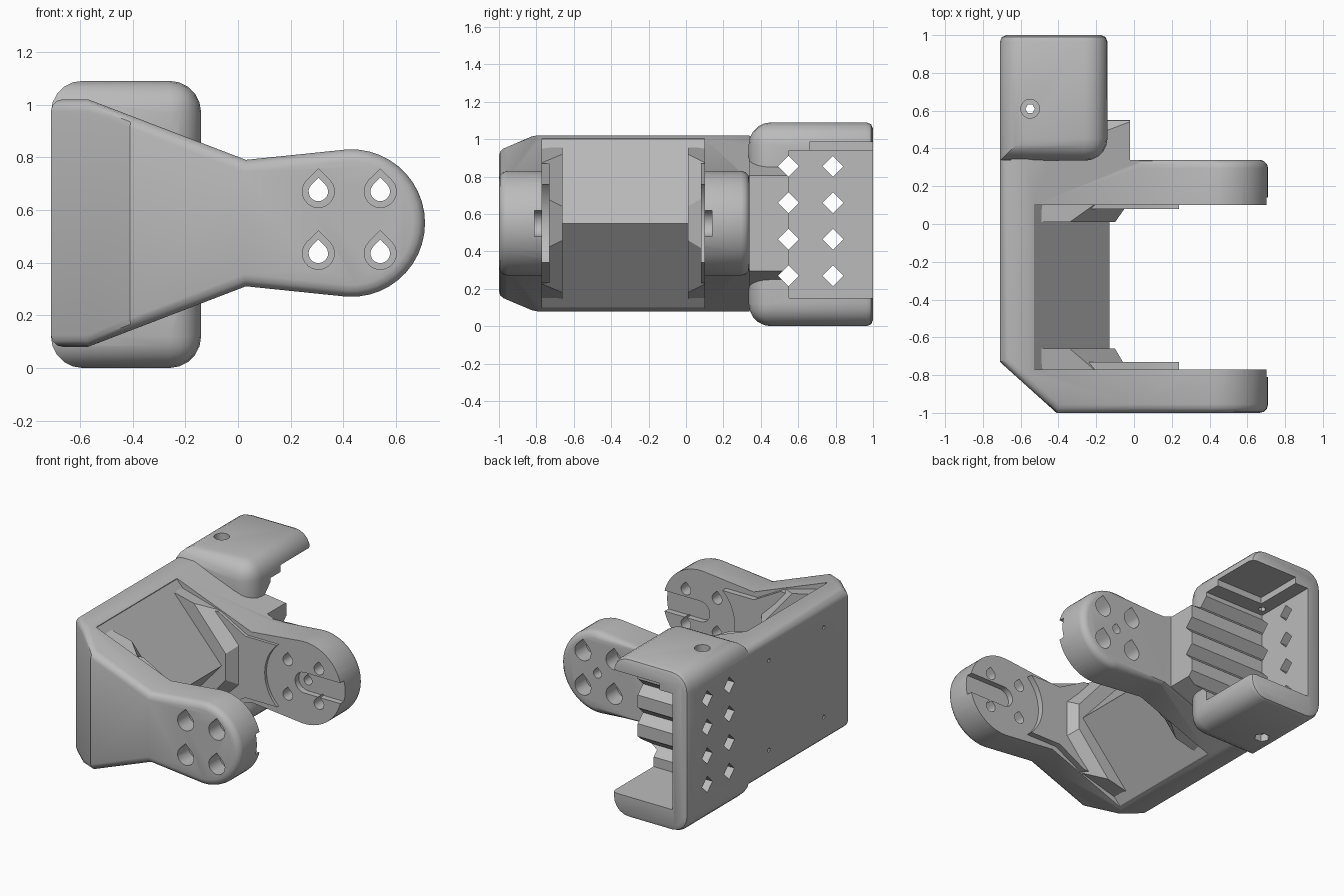
import bpy, bmesh, math
from mathutils import Vector

if "Cube" in bpy.data.objects:
    bpy.data.objects.remove(bpy.data.objects["Cube"])

MID = 0.55            # mirror height of the arms
HUB = (0.43, 0.55)    # centre of the round arm ends (x, z)

grey = bpy.data.materials.new("plain grey")
grey.diffuse_color = (0.5, 0.5, 0.5, 1)
grey.use_nodes = True
grey.node_tree.nodes["Principled BSDF"].inputs["Base Color"].default_value = grey.diffuse_color


def place(p, t, axis):
    return {'x': (t, p[0], p[1]), 'y': (p[0], t, p[1]), 'z': (p[0], p[1], t)}[axis]


def prism_mesh(points, t0, t1, axis='y', points_end=None):
    """Join two matching outlines, at t0 and t1 along an axis."""
    bm = bmesh.new()
    a = [bm.verts.new(place(p, t0, axis)) for p in points]
    b = [bm.verts.new(place(p, t1, axis)) for p in (points_end or points)]
    bm.faces.new(a)
    bm.faces.new(b[::-1])
    for i in range(len(a)):
        j = (i + 1) % len(a)
        bm.faces.new((a[j], a[i], b[i], b[j]))
    bmesh.ops.recalc_face_normals(bm, faces=bm.faces)
    return bm


def make(name, bm):
    bmesh.ops.recalc_face_normals(bm, faces=bm.faces)
    me = bpy.data.meshes.new(name)
    bm.to_mesh(me)
    bm.free()
    ob = bpy.data.objects.new(name, me)
    bpy.context.collection.objects.link(ob)
    me.materials.append(grey)
    return ob


def prism(name, *args, **kw):
    return make(name, prism_mesh(*args, **kw))


def block(name, x, y, z):
    return prism(name, [(x[0], z[0]), (x[1], z[0]), (x[1], z[1]), (x[0], z[1])], *y)


def circle(cx, cy, r, n=24):
    return [(cx + r * math.cos(2 * math.pi * i / n), cy + r * math.sin(2 * math.pi * i / n))
            for i in range(n)]


def teardrop(cx, cz, r):
    arc = [math.radians(135 + 270 * i / 14) for i in range(15)]
    return [(cx, cz + 1.41 * r)] + [(cx + r * math.cos(a), cz + r * math.sin(a)) for a in arc]


def mirrored(upper):
    return upper + [(x, 2 * MID - z) for x, z in reversed(upper)]


def combine(target, others, operation):
    for ob in others:
        ob.hide_render = True
        m = target.modifiers.new("join", 'BOOLEAN')
        m.operation, m.solver, m.object = operation, 'EXACT', ob
        bpy.context.view_layer.update()
        ev = target.evaluated_get(bpy.context.evaluated_depsgraph_get())
        me = bpy.data.meshes.new_from_object(ev)
        target.modifiers.clear()
        target.data = me
        bpy.data.objects.remove(ob)


# Main body: keyhole-shaped side outline, front corner cut off, outer edges rounded
arc = [math.radians(93 - 186 * i / 22) for i in range(23)]
outline = ([(-0.71, 1.02), (-0.57, 1.02), (0.03, 0.79)]
           + [(HUB[0] + 0.28 * math.cos(a), HUB[1] + 0.28 * math.sin(a)) for a in arc]
           + [(0.03, 0.31), (-0.57, 0.08), (-0.71, 0.08)])
bm = prism_mesh(outline, -1, 0.34)
cut = bmesh.ops.bisect_plane(bm, geom=bm.verts[:] + bm.edges[:] + bm.faces[:], dist=1e-5,
                             plane_co=(-0.71, -0.73, 0), plane_no=(-0.27, -0.30, 0),
                             clear_outer=True)
bmesh.ops.holes_fill(bm, edges=[e for e in bm.edges if e.is_boundary])
bmesh.ops.recalc_face_normals(bm, faces=bm.faces)


def body_edge(e):
    mid = (e.verts[0].co + e.verts[1].co) / 2
    d = (e.verts[1].co - e.verts[0].co).normalized()
    if e.calc_face_angle(0) < 0.6 or (abs(d.z) > 0.99 and mid.x < -0.3):
        return False
    return not (mid.y > 0.33 and mid.x < 0.03)


bmesh.ops.bevel(bm, geom=[e for e in bm.edges if body_edge(e)], offset=0.045,
                segments=3, profile=0.5, affect='EDGES', clamp_overlap=False)
body = make("bracket_body", bm)
combine(body, [block("arm_gap", (-0.53, 1), (-0.77, 0.10), (-0.2, 1.3))], 'DIFFERENCE')

# Holder box at the rear, with large rounded corners
bm = prism_mesh([(-0.71, 0), (-0.14, 0), (-0.14, 1.09), (-0.71, 1.09)], 0.335, 1)


def box_edge(e):
    a, b = e.verts[0].co, e.verts[1].co
    along_y = abs(a.y - b.y) > 0.1
    inner_end = a.y < 0.4 and b.y < 0.4 and max(a.x, b.x) > -0.5
    return along_y or inner_end


bmesh.ops.bevel(bm, geom=[e for e in bm.edges if box_edge(e)], offset=0.12,
                segments=5, profile=0.5, affect='EDGES')
bmesh.ops.bevel(bm, geom=[e for e in bm.edges if all(v.co.y > 0.999 for v in e.verts)],
                offset=0.035, segments=2, profile=0.5, affect='EDGES')
holder = make("holder_box", bm)

# Neck between arm and holder, wedge between the arms, flared flanges and hub pads
neck = prism("neck", mirrored([(-0.65, 1.015), (-0.57, 1.015), (-0.02, 0.805)]), 0.2, 0.55)
wedge = prism("wedge", [(-0.6, 1.0), (-0.53, 1.0), (-0.13, 0.55), (-0.53, 0.1), (-0.6, 0.1)],
              -0.8, 0.15)
near = mirrored([(-0.6, 0.98), (-0.34, 0.92), (-0.10, 0.64)])
far = mirrored([(-0.6, 0.98), (-0.20, 0.87), (-0.03, 0.70)])
pad = mirrored([(-0.3, 0.87), (-0.2, 0.87), (0.0, 0.76), (0.32, 0.76)])
parts = [holder, neck, wedge,
         prism("front_flange", near, -0.66, -0.78, points_end=far),
         prism("rear_flange", near, 0.01, 0.11, points_end=far),
         prism("front_pad", pad, -0.79, -0.73),
         prism("rear_pad", pad, 0.08, 0.12)]
combine(body, parts, 'UNION')

# Cutters: round hub seats, slots and the holder cavity with its pocket
cutters = [prism("hub_seat", circle(*HUB, 0.285, 48), -0.77, 0.10)]
slot = ([(HUB[0] + 0.07 * math.cos(math.radians(a)), HUB[1] + 0.07 * math.sin(math.radians(a)))
         for a in range(90, 271, 20)] + [(0.9, 0.48), (0.9, 0.62)])
cutters += [prism("front_slot", slot, -0.81, -0.7), prism("rear_slot", slot, 0.05, 0.14),
            prism("centre_hole", teardrop(*HUB, 0.03), 0.05, 0.5),
            block("cavity", (-0.60, 0.5), (0.55, 1.5), (0.15, 0.94)),
            block("pocket", (-0.50, 0.2), (0.66, 1.5), (0.9, 0.985))]

# Teardrop bolt holes through both arms, wider on the outer sides
for x in (0.305, 0.54):
    for z in (0.435, 0.67):
        cutters += [prism("bolt_hole", teardrop(x, z, 0.037), -1.2, 0.6),
                    prism("front_recess", teardrop(x, z, 0.061), -1.2, -0.88),
                    prism("rear_recess", teardrop(x, z, 0.061), 0.22, 0.6)]

# Diamond openings; the inner row also grooves the face of the neck
for z in (0.27, 0.465, 0.66, 0.855):
    for y, reach in ((0.548, 0.3), (0.785, -0.5)):
        s = 0.056
        cutters.append(prism("diamond", [(y - s, z), (y, z - s), (y + s, z), (y, z + s)],
                             -0.9, reach, axis='x'))

# Small screw holes in the back wall
for y in (-0.47, 0.12):
    for z in (0.25, 0.86):
        cutters.append(prism("screw_hole", circle(y, z, 0.013, 8), -0.9, -0.6, axis='x'))

# Screw holes in the top and bottom of the holder
cutters += [prism("holder_hole", circle(-0.55, 0.61, 0.025, 6), -0.2, 1.3, axis='z'),
            prism("top_sink", circle(-0.55, 0.61, 0.05, 16), 1.04, 1.3, axis='z'),
            prism("bottom_sink", circle(-0.55, 0.61, 0.05, 6), -0.2, 0.05, axis='z')]
combine(body, cutters, 'DIFFERENCE')

# Smooth rounded edges, keep the rest crisp
bpy.ops.object.select_all(action='DESELECT')
body.select_set(True)
bpy.context.view_layer.objects.active = body
bpy.ops.object.shade_smooth_by_angle(angle=math.radians(32))
